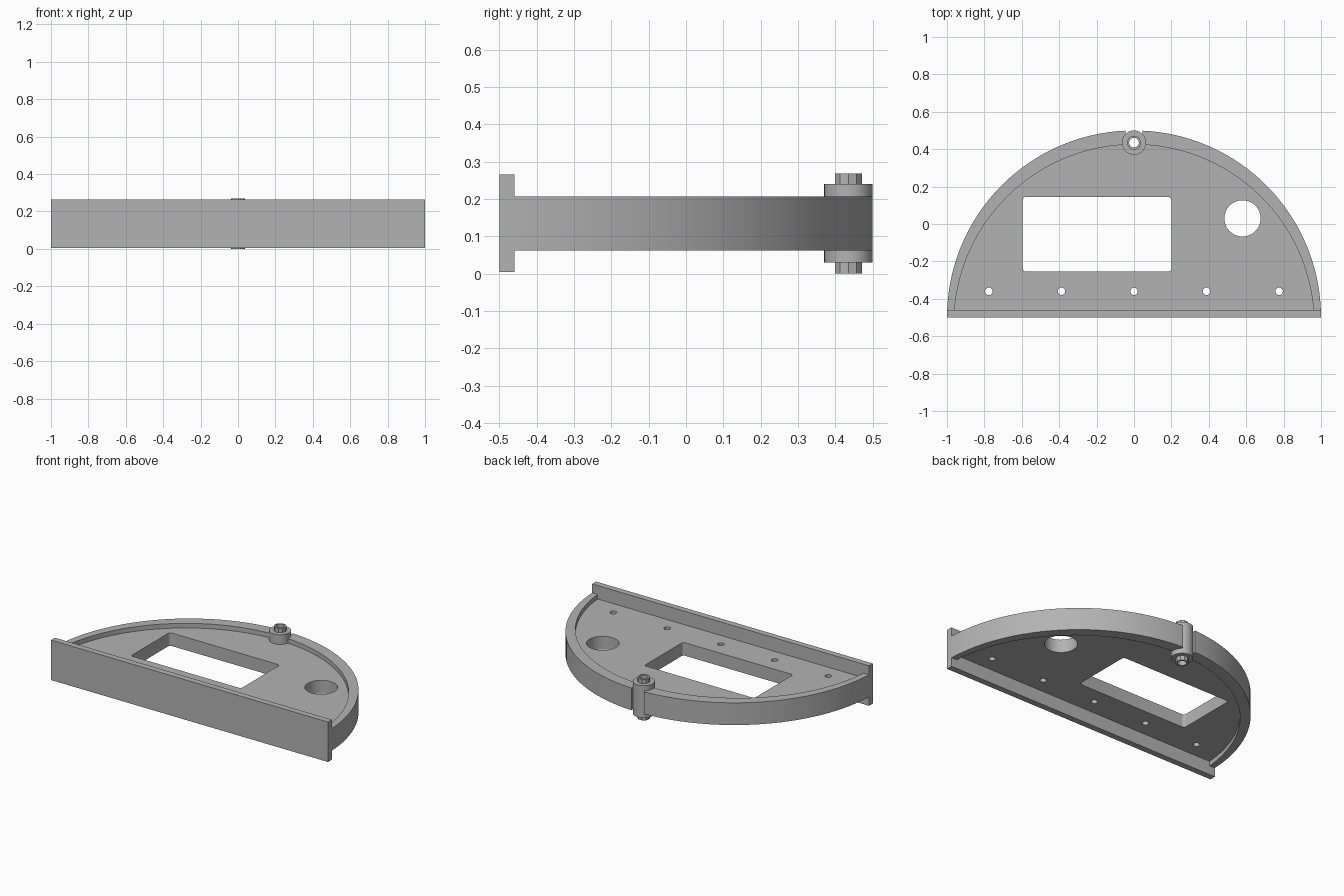
import bpy, bmesh, math

cube = bpy.data.objects.get("Cube")
if cube:
    bpy.data.objects.remove(cube, do_unlink=True)

grey = bpy.data.materials.new("neutral grey")
grey.use_nodes = True
grey.diffuse_color = (0.45, 0.45, 0.45, 1)
grey.node_tree.nodes["Principled BSDF"].inputs["Base Color"].default_value = (0.45, 0.45, 0.45, 1)


def arc(cx, cy, r, start, end, steps):
    """Points along an arc, both ends included."""
    return [(cx + r * math.cos(start + (end - start) * i / steps),
             cy + r * math.sin(start + (end - start) * i / steps)) for i in range(steps + 1)]


def ring(cx, cy, r, sides, turn=0.0):
    return arc(cx, cy, r, turn, turn + math.tau, sides)[:-1]


def rounded_rect(x0, x1, y0, y1, r):
    q = math.pi / 2
    corners = [(x1 - r, y1 - r), (x0 + r, y1 - r), (x0 + r, y0 + r), (x1 - r, y0 + r)]
    return [p for i, (x, y) in enumerate(corners) for p in arc(x, y, r, i * q, (i + 1) * q, 5)]


def extrude(name, outlines, z0, z1):
    """Solid from an outer outline and any hole outlines."""
    curve = bpy.data.curves.new(name, "CURVE")
    curve.dimensions = "2D"
    curve.fill_mode = "BOTH"
    curve.extrude = (z1 - z0) / 2
    for points in outlines:
        spline = curve.splines.new("POLY")
        spline.points.add(len(points) - 1)
        for sp, (x, y) in zip(spline.points, points):
            sp.co = (x, y, 0, 1)
        spline.use_cyclic_u = True
    obj = bpy.data.objects.new(name, curve)
    bpy.context.collection.objects.link(obj)
    bpy.ops.object.select_all(action="DESELECT")
    obj.select_set(True)
    bpy.context.view_layer.objects.active = obj
    bpy.ops.object.convert(target="MESH")
    obj = bpy.context.view_layer.objects.active
    bm = bmesh.new()
    bm.from_mesh(obj.data)
    bmesh.ops.translate(bm, verts=bm.verts, vec=(0, 0, (z0 + z1) / 2))
    bmesh.ops.remove_doubles(bm, verts=bm.verts, dist=0.00005)
    bmesh.ops.recalc_face_normals(bm, faces=bm.faces)
    bm.to_mesh(obj.data)
    bm.free()
    obj.data.materials.clear()
    obj.data.materials.append(grey)
    bpy.ops.object.shade_smooth_by_angle(angle=math.radians(25))
    return obj


# Shared dimensions
SLOT = 0.045
BOSS_Y = 0.435
OUTER_Y, OUTER_R = -0.5, 1.0
INNER_Y, INNER_R = -0.538, 0.963
FRONT = -0.47


def half_arc(cy, r):
    """Right-hand arc from the front wall up to the slot."""
    return arc(0, cy, r, math.asin((FRONT - cy) / r), math.acos(SLOT / r), 32)


def mirrored(points):
    return [(-x, y) for x, y in reversed(points)]


# Front wall
extrude("front_wall", [[(-1, -0.5), (1, -0.5), (1, -0.46), (-1, -0.46)]], 0.004, 0.265)

# Curved rim, left and right halves either side of the boss
rim = half_arc(OUTER_Y, OUTER_R) + half_arc(INNER_Y, INNER_R)[::-1]
extrude("left_rim", [rim], 0.062, 0.207)
extrude("right_rim", [mirrored(rim)], 0.062, 0.207)

# Recessed plate with its openings
edge = half_arc(INNER_Y, INNER_R + 0.005)
plate = edge + [(SLOT, 0.4), (-SLOT, 0.4)] + mirrored(edge)
holes = [rounded_rect(-0.595, 0.2, -0.255, 0.145, 0.018), ring(0.58, 0.03, 0.097, 48)]
holes += [ring(i * 0.388, -0.36, 0.02, 20) for i in range(-2, 3)]
extrude("plate", [plate] + holes, 0.092, 0.177)

# Boss column with a faceted collar at each end
bore = ring(0, BOSS_Y, 0.026, 20)
extrude("boss", [ring(0, BOSS_Y, 0.065, 40), bore], 0.03, 0.24)
for name, z0, z1 in (("lower_collar", 0.0, 0.03), ("upper_collar", 0.24, 0.268)):
    extrude(name, [ring(0, BOSS_Y, 0.038, 10), bore], z0, z1)
